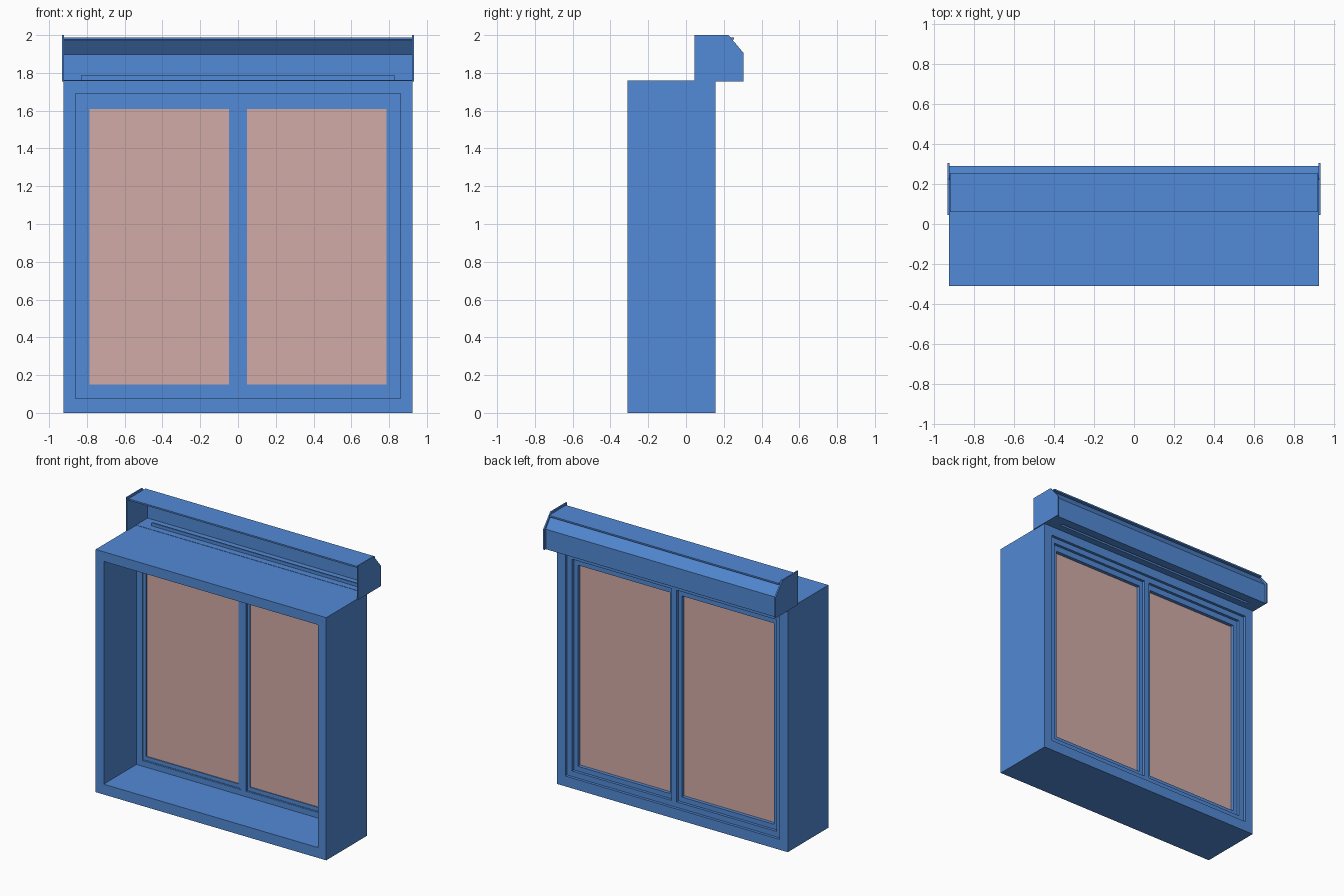
import bpy
import bmesh

if "Cube" in bpy.data.objects:
    bpy.data.objects.remove(bpy.data.objects["Cube"], do_unlink=True)


def material(name, color):
    m = bpy.data.materials.new(name)
    m.use_nodes = True
    m.diffuse_color = color
    m.node_tree.nodes["Principled BSDF"].inputs["Base Color"].default_value = color
    return m


blue = material("frame blue", (0.085, 0.255, 0.67, 1))
pink = material("pane pink", (0.65, 0.41, 0.385, 1))


def finish(name, bm, mat):
    bmesh.ops.recalc_face_normals(bm, faces=bm.faces)
    me = bpy.data.meshes.new(name)
    bm.to_mesh(me)
    bm.free()
    me.materials.append(mat)
    ob = bpy.data.objects.new(name, me)
    bpy.context.collection.objects.link(ob)
    return ob


def box(name, x, y, z, mat=blue):
    bm = bmesh.new()
    bmesh.ops.create_cube(bm, size=1)
    for v in bm.verts:
        for i, (lo, hi) in enumerate((x, y, z)):
            v.co[i] = hi if v.co[i] > 0 else lo
    return finish(name, bm, mat)


def ring(name, x, z, y, hole_x, hole_z):
    """Rectangular frame with a rectangular hole, extruded along y."""
    bm = bmesh.new()

    def loop(xr, zr, yy):
        return [bm.verts.new((xr[a], yy, zr[b])) for a, b in ((0, 0), (1, 0), (1, 1), (0, 1))]

    of, ob = loop(x, z, y[0]), loop(x, z, y[1])
    hf, hb = loop(hole_x, hole_z, y[0]), loop(hole_x, hole_z, y[1])
    for i in range(4):
        j = (i + 1) % 4
        for p, q in ((of, hf), (hf, hb), (hb, ob), (ob, of)):
            bm.faces.new((p[i], p[j], q[j], q[i]))
    return finish(name, bm, blue)


def prism(name, profile, x):
    """Profile of (y, z) points extruded along x."""
    bm = bmesh.new()
    face = bm.faces.new([bm.verts.new((x[0], y, z)) for y, z in profile])
    ext = bmesh.ops.extrude_face_region(bm, geom=[face])["geom"]
    for v in ext:
        if isinstance(v, bmesh.types.BMVert):
            v.co.x = x[1]
    return finish(name, bm, blue)


# Deep wall reveal and the fixed window frame set near its back
ring("reveal", (-0.925, 0.925), (0, 1.76), (-0.31, 0.155), (-0.86, 0.86), (0.075, 1.69))
ring("window_frame", (-0.86, 0.86), (0.075, 1.69), (0.065, 0.135), (-0.82, 0.82), (0.115, 1.65))
box("mullion", (-0.02, 0.02), (0.065, 0.135), (0.115, 1.65))

# Two sashes with panes
for side, s in (("left", 1), ("right", -1)):
    outer = sorted((s * 0.02, s * 0.82))
    inner = sorted((s * 0.047, s * 0.786))
    ring(side + "_sash", outer, (0.115, 1.65), (0.07, 0.115), inner, (0.15, 1.608))
    box(side + "_pane", inner, (0.077, 0.09), (0.15, 1.608), pink)
    # raised bead around the sash, seen from the front
    ring(side + "_sash_bead", outer, (0.115, 1.65), (0.067, 0.07),
         (outer[0] + 0.007, outer[1] - 0.007), (0.122, 1.638))

# Shutter housing: bent sheet open to the front
prism("housing_back", [(0.29, 1.755), (0.29, 1.90), (0.23, 1.98), (0.222, 1.975),
                       (0.282, 1.897), (0.282, 1.755)], (-0.925, 0.925))
box("housing_top", (-0.92, 0.92), (0.06, 0.255), (1.976, 1.987))

# Housing floor with a slot and its upstanding lip
box("floor_inner", (-0.925, 0.925), (0.15, 0.2), (1.755, 1.762))
box("floor_outer", (-0.925, 0.925), (0.225, 0.285), (1.755, 1.762))
box("slot_lip", (-0.83, 0.83), (0.197, 0.207), (1.755, 1.785))

# Chamfered end caps
for side, s in (("left", 1), ("right", -1)):
    box(side + "_slot_end", sorted((s * 0.83, s * 0.925)), (0.2, 0.225), (1.755, 1.762))
    prism(side + "_end_cap", [(0.045, 1.755), (0.305, 1.755), (0.305, 1.905),
                              (0.225, 2.0), (0.045, 2.0)], sorted((s * 0.922, s * 0.932)))
